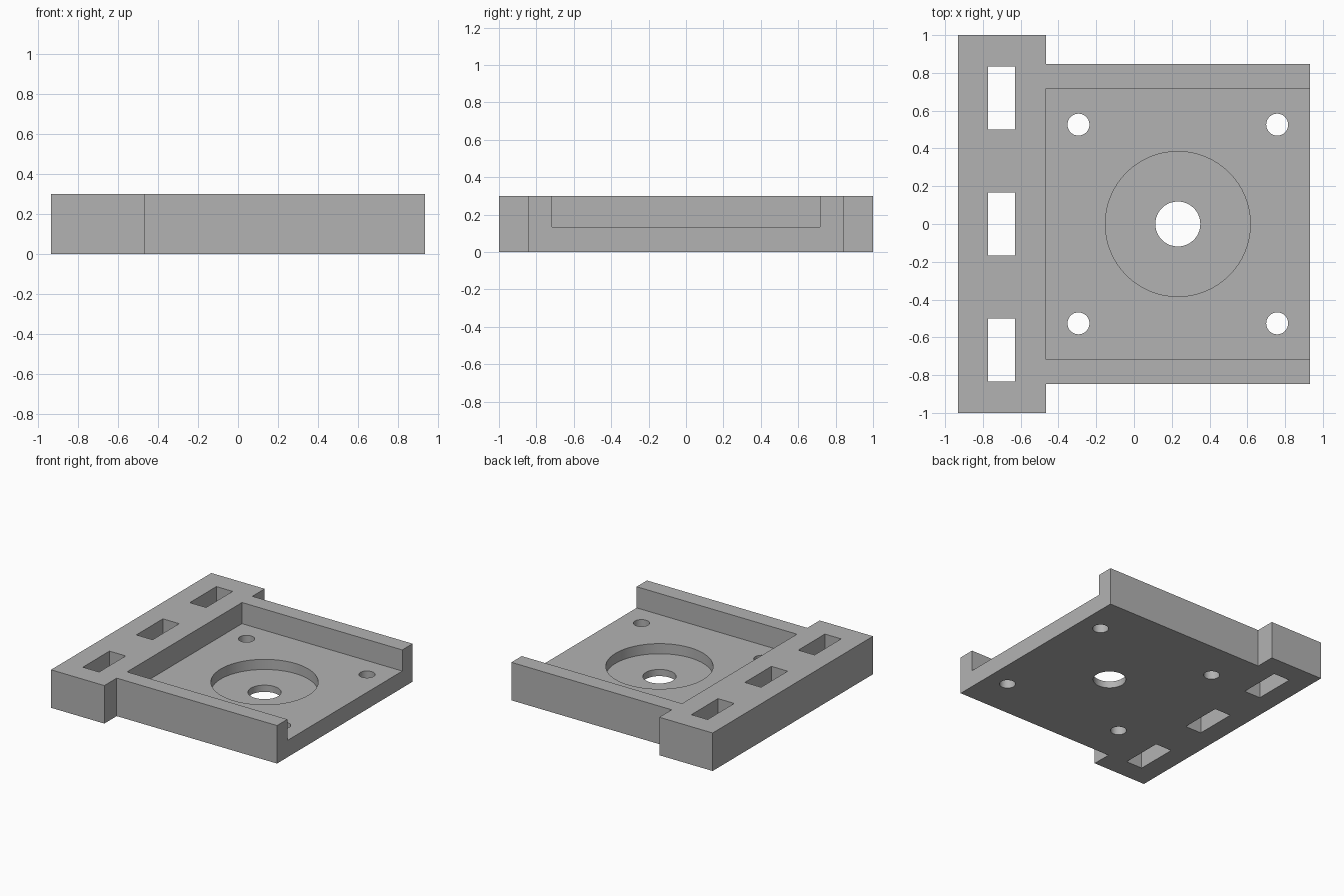
import bpy
import bmesh
from mathutils import Matrix, Vector

if "Cube" in bpy.data.objects:
    bpy.data.objects.remove(bpy.data.objects["Cube"])

HEIGHT = 0.30
FLOOR = 0.133      # recess floor
POCKET = 0.053     # round pocket floor
EDGE_X = 0.933
STEP_X = -0.467    # where the mounting bar meets the tray
CENTRE_X = 0.232

grey = bpy.data.materials.new("plain grey")
grey.use_nodes = True
grey.diffuse_color = (0.45, 0.45, 0.45, 1)
grey.node_tree.nodes["Principled BSDF"].inputs["Base Color"].default_value = grey.diffuse_color


def add_object(name, bm):
    bmesh.ops.recalc_face_normals(bm, faces=bm.faces)
    mesh = bpy.data.meshes.new(name)
    bm.to_mesh(mesh)
    bm.free()
    mesh.materials.append(grey)
    obj = bpy.data.objects.new(name, mesh)
    bpy.context.collection.objects.link(obj)
    return obj


def box(name, x0, x1, y0, y1, z0, z1):
    bm = bmesh.new()
    centre = Vector(((x0 + x1) / 2, (y0 + y1) / 2, (z0 + z1) / 2))
    size = Matrix.Diagonal((x1 - x0, y1 - y0, z1 - z0, 1))
    bmesh.ops.create_cube(bm, size=1, matrix=Matrix.Translation(centre) @ size)
    return add_object(name, bm)


def cylinder(name, x, y, radius, z0, z1):
    bm = bmesh.new()
    bmesh.ops.create_cone(bm, cap_ends=True, segments=64, radius1=radius, radius2=radius,
                          depth=z1 - z0, matrix=Matrix.Translation((x, y, (z0 + z1) / 2)))
    return add_object(name, bm)


# T-shaped body: half outline mirrored across y, then extruded
half = [(-EDGE_X, 1), (STEP_X, 1), (STEP_X, 0.846), (EDGE_X, 0.846)]
outline = half + [(x, -y) for x, y in reversed(half)]
bm = bmesh.new()
face = bm.faces.new([bm.verts.new((x, y, 0)) for x, y in outline])
top = bmesh.ops.extrude_face_region(bm, geom=[face])["geom"]
bmesh.ops.translate(bm, vec=(0, 0, HEIGHT),
                    verts=[v for v in top if isinstance(v, bmesh.types.BMVert)])
body = add_object("mounting_plate", bm)

# Open-ended recess, round pocket and centre bore
cutters = [
    box("recess_cutter", STEP_X, 1.1, -0.717, 0.717, FLOOR, 0.5),
    cylinder("pocket_cutter", CENTRE_X, 0, 0.384, POCKET, 0.45),
    cylinder("bore_cutter", CENTRE_X, 0, 0.119, -0.1, 0.4),
]
# Four screw holes around the bore
for sx in (-1, 1):
    for sy in (-1, 1):
        cutters.append(cylinder("screw_hole_cutter", CENTRE_X + sx * 0.526, sy * 0.526,
                                0.058, -0.1, 0.4))
# Three slots through the mounting bar
for y in (-0.667, 0, 0.667):
    cutters.append(box("slot_cutter", -0.772, -0.63, y - 0.166, y + 0.166, -0.1, 0.4))

# Cut the body, then drop the cutters
bpy.context.view_layer.objects.active = body
for cutter in cutters:
    cutter.hide_render = True
    mod = body.modifiers.new("cut", 'BOOLEAN')
    mod.operation = 'DIFFERENCE'
    mod.solver = 'EXACT'
    mod.object = cutter
    bpy.ops.object.modifier_apply(modifier=mod.name)
    bpy.data.objects.remove(cutter)

# Smooth round walls, sharp edges
bpy.ops.object.select_all(action='DESELECT')
body.select_set(True)
bpy.ops.object.shade_smooth_by_angle(angle=0.5)
